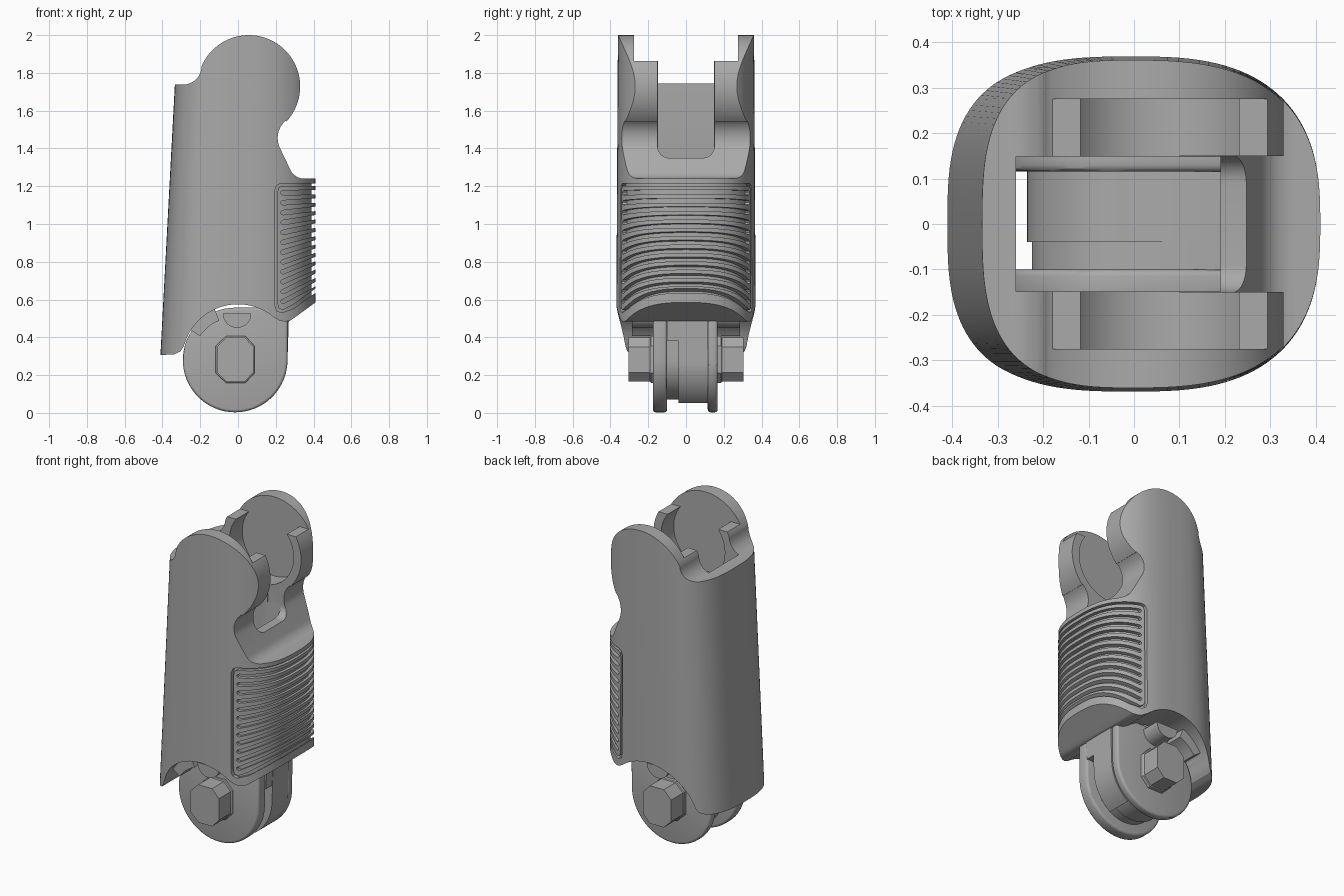
import bpy, bmesh
from math import sin, cos, pi, radians

cube = bpy.data.objects.get("Cube")
if cube:
    bpy.data.objects.remove(cube)

grey = bpy.data.materials.new("plain grey")
grey.use_nodes = True
grey.diffuse_color = (0.4, 0.4, 0.4, 1)
grey.node_tree.nodes["Principled BSDF"].inputs["Base Color"].default_value = (0.4, 0.4, 0.4, 1)


def finish(name, bm):
    bmesh.ops.recalc_face_normals(bm, faces=bm.faces)
    mesh = bpy.data.meshes.new(name)
    bm.to_mesh(mesh)
    bm.free()
    mesh.materials.append(grey)
    obj = bpy.data.objects.new(name, mesh)
    bpy.context.collection.objects.link(obj)
    return obj


def arc(cx, cz, r, a0, a1, n=16):
    angles = [radians(a0 + (a1 - a0) * i / n) for i in range(n + 1)]
    return [(cx + r * cos(a), cz + r * sin(a)) for a in angles]


def add_prism(bm, pts, lo, hi, axis="y"):
    """Extrude an outline along y (points are x, z) or x (points are y, z)."""
    def place(p, d):
        return (p[0], d, p[1]) if axis == "y" else (d, p[0], p[1])
    a = [bm.verts.new(place(p, lo)) for p in pts]
    b = [bm.verts.new(place(p, hi)) for p in pts]
    bm.faces.new(a)
    bm.faces.new(b[::-1])
    for i in range(len(pts)):
        j = (i + 1) % len(pts)
        bm.faces.new((a[i], a[j], b[j], b[i]))


def prism(name, pts, lo, hi, axis="y"):
    bm = bmesh.new()
    add_prism(bm, pts, lo, hi, axis)
    return finish(name, bm)


def rect(x0, z0, x1, z1):
    return [(x0, z0), (x1, z0), (x1, z1), (x0, z1)]


def tapered_sleeve(name, inset=0.0, n=128):
    """Rounded-square column whose back side leans inwards."""
    bm = bmesh.new()
    rings = []
    for z, back, side in ((0, 0.427, 0.372), (2.1, 0.315, 0.36)):
        ring = []
        for i in range(n):
            t = 2 * pi * i / n
            c, s = cos(t), sin(t)
            a, e = (0.41, 2 / 2.7) if c > 0 else (back, 2 / 3.0)
            x = (a - inset) * abs(c) ** e * (1 if c > 0 else -1)
            y = (side - inset) * abs(s) ** e * (1 if s > 0 else -1)
            ring.append(bm.verts.new((x, y, z)))
        rings.append(ring)
    low, top = rings
    bm.faces.new(low)
    bm.faces.new(top)
    for i in range(n):
        j = (i + 1) % n
        bm.faces.new((low[i], low[j], top[j], top[i]))
    return finish(name, bm)


def select(obj):
    bpy.ops.object.select_all(action="DESELECT")
    obj.select_set(True)
    bpy.context.view_layer.objects.active = obj


def apply_all(obj):
    select(obj)
    for m in list(obj.modifiers):
        bpy.ops.object.modifier_apply(modifier=m.name)


def boolean(obj, cutter, operation="DIFFERENCE"):
    mod = obj.modifiers.new("cut", "BOOLEAN")
    mod.operation = operation
    mod.solver = "EXACT"
    mod.object = cutter
    apply_all(obj)
    bpy.data.objects.remove(cutter)


def smooth(obj, bevel=0):
    if bevel:
        mod = obj.modifiers.new("round", "BEVEL")
        mod.width = bevel
        mod.segments = 3
        mod.limit_method = "ANGLE"
        mod.angle_limit = radians(50)
        apply_all(obj)
    select(obj)
    bpy.ops.object.shade_smooth_by_angle(angle=radians(30))


# Main sleeve: column trimmed by the side outline
HX, HZ = 0.057, 1.728
outline = [(-0.5, 1.737)]
outline += arc(-0.29, 1.835, 0.097, 270, 355, 8)
outline += arc(HX, HZ, 0.272, 156, -43, 48)
outline += arc(0.33, 1.455, 0.12, 131, 205, 12)
outline += arc(0.35, 1.32, 0.08, 205, 270, 8)
outline += [(0.5, 1.24), (0.5, 0.65), (0.41, 0.585), (0.3, 0.505)]
outline += [(0.275, 0.488), (0.25, 0.483), (0.222, 0.488)]
outline += arc(0, 0.28, 0.295, 50, 160, 32)
outline += [(-0.289, 0.35), (-0.305, 0.325), (-0.34, 0.309), (-0.5, 0.304)]
sleeve = tapered_sleeve("sleeve")
boolean(sleeve, prism("side_outline", outline, -0.6, 0.6), "INTERSECT")

# Inner shaft, front slot with rounded floor, and hinge seats
boolean(sleeve, prism("shaft", rect(-0.26, 0.1, 0.19, 2.2), -0.149, 0.149))
slot = arc(-0.09, 1.41, 0.06, 180, 270, 8) + arc(0.09, 1.41, 0.06, 270, 360, 8)
slot += [(0.15, 2.3), (-0.15, 2.3)]
boolean(sleeve, prism("front_slot", slot, 0.1, 0.7, "x"))
boolean(sleeve, prism("hinge_bore", arc(HX, HZ, 0.22, 0, 354, 59), -0.275, 0.275))
boolean(sleeve, prism("seat_opening", rect(-0.25, 1.862, 0.6, 2.3), -0.275, 0.275))

# Grip: fanned grooves inside a thin frame groove, cut to a shallow depth
bm = bmesh.new()
frame = [(0.6, 1.215), (0.225, 1.215), (0.205, 1.205), (0.195, 1.18), (0.195, 0.57),
         (0.205, 0.54), (0.23, 0.53), (0.29, 0.55), (0.6, 0.77), (0.6, 0.795),
         (0.29, 0.572), (0.235, 0.545), (0.215, 0.555), (0.209, 0.58), (0.209, 1.17),
         (0.215, 1.192), (0.23, 1.201), (0.6, 1.201)]
add_prism(bm, frame, -0.5, 0.5)
count = 12
for i in range(count):
    f = i / (count - 1)
    z, slope, h = 1.165 - 0.575 * f, 0.02 + 0.52 * f, 0.012
    left = [(x, z + dz) for x, dz in ((0.24, h), (0.23, h * 0.7), (0.226, 0), (0.23, -h * 0.7), (0.24, -h))]
    rise = slope * 0.36
    add_prism(bm, left + [(0.6, z + rise - h), (0.6, z + rise + h)], -0.5, 0.5)
grooves = finish("grip_grooves", bm)
boolean(grooves, tapered_sleeve("groove_floor", 0.02))
boolean(sleeve, grooves)
smooth(sleeve)

# Lower knuckle: two cheeks, a stepped hub and a slit
KX, KZ = -0.015, 0.28
top = [(0.27, 0.52), (0.19, 0.56), (0.1, 0.52), (KX, 0.5)]
cheek = arc(KX, KZ, 0.277, 90, 360, 48) + [(0.265, 0.53), (0.19, 0.56)]
for name, y0, y1 in (("front_cheek", -0.175, -0.1), ("back_cheek", 0.115, 0.168)):
    smooth(prism(name, cheek, y0, y1), 0.015)
hub = arc(KX, KZ, 0.22, 90, 305, 40) + arc(KX, KZ, 0.277, 305, 360, 12) + top[:-1]
smooth(prism("knuckle_hub", hub, -0.04, 0.116))
slit = arc(KX, KZ, 0.21, 90, 360, 40) + [(0.195, 0.38), (0.262, 0.38)] + top[:-1]
smooth(prism("knuckle_slit", slit, -0.101, -0.04))

# Axle ends, stop pegs and stop blocks on both sides
axle = [(-0.112, 0.215), (-0.06, 0.165), (0.035, 0.165), (0.082, 0.215),
        (0.082, 0.35), (0.035, 0.4), (-0.06, 0.4), (-0.112, 0.35)]
stop = arc(KX, KZ, 0.225, 112, 146, 8) + arc(KX, KZ, 0.31, 146, 112, 8)
for side, s in (("front", -1), ("back", 1)):
    smooth(prism(side + "_axle_end", axle, s * 0.1, s * 0.305))
    collar = [(KX + (x - KX) * 1.06, KZ + (z - KZ) * 1.06) for x, z in axle]
    smooth(prism(side + "_axle_collar", collar, s * 0.1, s * 0.19), 0.008)
    smooth(prism(side + "_stop_peg", arc(-0.005, 0.525, 0.075, 180, 360, 20), s * 0.14, s * 0.285))
    smooth(prism(side + "_stop_block", stop, s * 0.152, s * 0.285))
